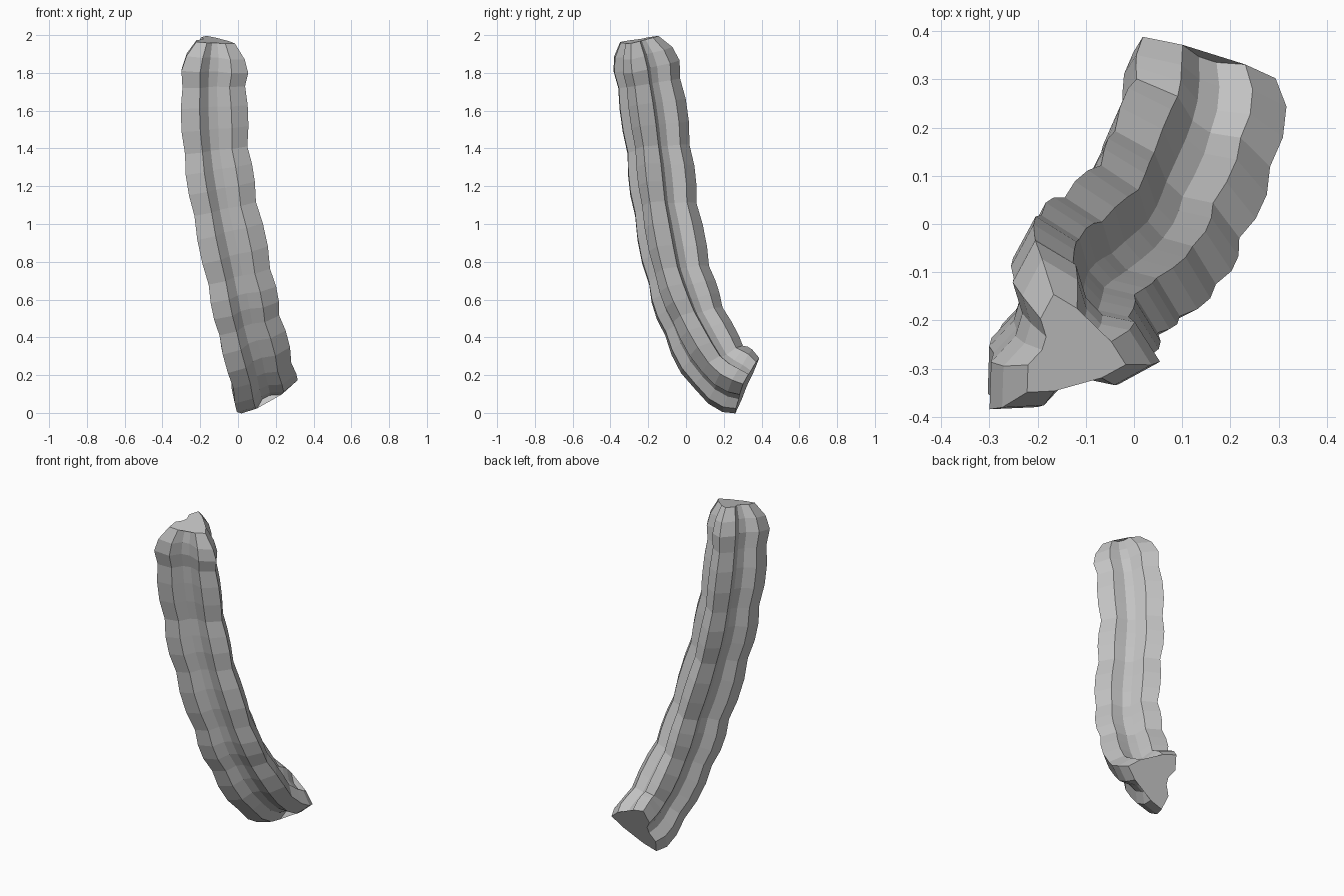
import bpy, bmesh
from math import sin, cos, radians
from mathutils import Vector

cube = bpy.data.objects.get("Cube")
if cube:
    bpy.data.objects.remove(cube, do_unlink=True)

grey = bpy.data.materials.new("plain grey")
grey.use_nodes = True
colour = (0.55, 0.55, 0.55, 1)
grey.diffuse_color = colour
grey.node_tree.nodes["Principled BSDF"].inputs["Base Color"].default_value = colour

# Centre line of the stalk: a lead-in point that sets the direction of the cut
# end, then the pinched waists
lead_in = Vector((.12, .475, .11))
waists = [Vector(p) for p in (
    (.11, .317, .147), (.088, .155, .25), (.027, .018, .495), (-.018, -.066, .74),
    (-.093, -.135, 1.09), (-.141, -.172, 1.4), (-.154, -.22, 1.74), (-.135, -.262, 1.972))]
END = len(waists) - 1
STEPS = 3
# One lobe as angle and radius: shoulder, tip, shoulder, groove floor
LOBE = ((-26, .145), (0, .198), (26, .145), (43, .09), (73, .09))


def path(u):
    """Smooth curve through the waists."""
    i = min(int(u), END - 1)
    t = u - i
    b, c = waists[i], waists[i + 1]
    a = waists[i - 1] if i else lead_in
    d = waists[i + 2] if i + 2 <= END else 2 * c - b
    return b + .5 * t * (c - a + t * (2*a - 5*b + 4*c - d + t * (3*b - a - 3*c + d)))


def ring(bm, u, scale):
    """Three-lobed cross-section, square to the centre line."""
    tangent = (path(min(u + .05, END)) - path(max(u - .05, 0))).normalized()
    side = Vector((1, 0, 0))
    side = (side - side.dot(tangent) * tangent).normalized()
    up = tangent.cross(side)
    twist = -15 * min(u / 3, 1)
    verts = []
    for lobe in range(3):
        for angle, radius in LOBE:
            a = radians(lobe * 120 + angle + twist)
            r = radius * scale
            verts.append(bm.verts.new(path(u) + r * (cos(a) * side + sin(a) * up)))
    return verts


def cap(bm, verts, flip):
    """End face, spanning two grooves straight and following the third."""
    n = len(LOBE)
    kept = [v for i, v in enumerate(verts) if i % n < n - 2 or i // n == 1]
    face = [bm.verts.new(v.co) for v in kept]
    bm.faces.new(face[::-1] if flip else face)


# Lobed, scalloped stalk, tapered at both ends
bm = bmesh.new()
last = END * STEPS
ends = {0: .93, 1: 1.07, last - 1: .94, last: .62}
rings = []
for k in range(last + 1):
    scale = ends.get(k, 1.07 if k % STEPS else 1.0)
    rings.append(ring(bm, k / STEPS, scale))
for low, high in zip(rings, rings[1:]):
    for i in range(len(low)):
        j = (i + 1) % len(low)
        bm.faces.new((low[i], low[j], high[j], high[i]))
cap(bm, rings[0], True)
cap(bm, rings[-1], False)

mesh = bpy.data.meshes.new("stalk")
bm.to_mesh(mesh)
bm.free()
mesh.materials.append(grey)
stalk = bpy.data.objects.new("stalk", mesh)
bpy.context.collection.objects.link(stalk)
